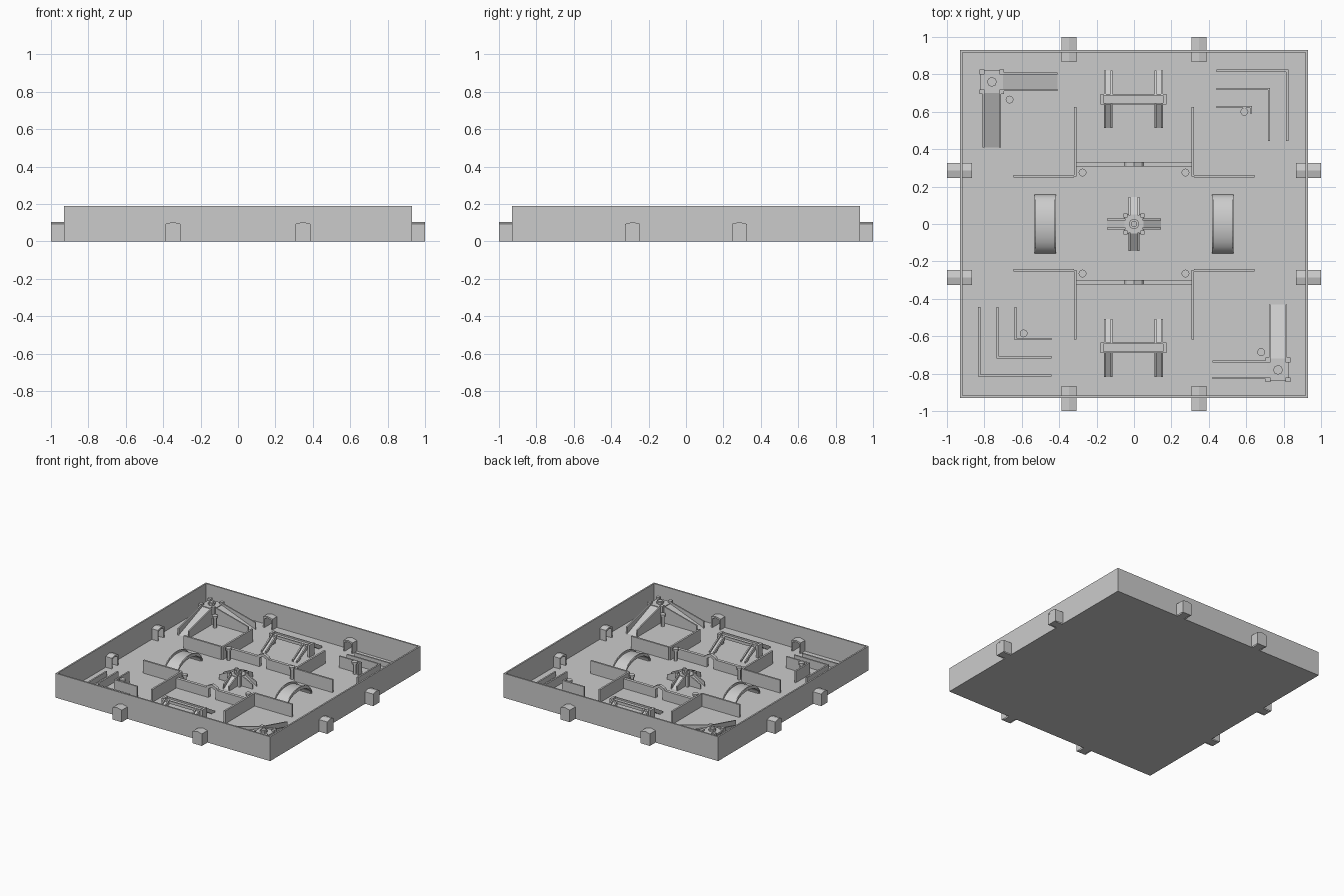
import bpy, bmesh, math
from mathutils import Matrix

if "Cube" in bpy.data.objects:
    bpy.data.objects.remove(bpy.data.objects["Cube"])

F = 0.01   # floor top
T = 0.012  # thin wall thickness
Q = math.pi / 2


def prism(name, pts, a, b, loc=(0, 0), ang=0.0):
    """Extrude an (x, z) profile along local y from a to b, then turn and place it."""
    bm = bmesh.new()
    f = bm.faces.new([bm.verts.new((x, a, z)) for x, z in pts])
    ext = bmesh.ops.extrude_face_region(bm, geom=[f])["geom"]
    vs = [g for g in ext if isinstance(g, bmesh.types.BMVert)]
    bmesh.ops.translate(bm, verts=vs, vec=(0, b - a, 0))
    bmesh.ops.recalc_face_normals(bm, faces=bm.faces)
    bm.transform(Matrix.Translation((loc[0], loc[1], 0)) @ Matrix.Rotation(ang, 4, 'Z'))
    me = bpy.data.meshes.new(name)
    bm.to_mesh(me)
    bm.free()
    ob = bpy.data.objects.new(name, me)
    bpy.context.collection.objects.link(ob)
    return ob


def box(name, x0, x1, y0, y1, z0, z1):
    return prism(name, [(x0, z0), (x1, z0), (x1, z1), (x0, z1)], y0, y1)


def cyl(name, x, y, r, z0, z1, n=12):
    bpy.ops.mesh.primitive_cylinder_add(vertices=n, radius=r, depth=z1 - z0,
                                        location=(x, y, (z0 + z1) / 2))
    bpy.context.object.name = name
    bpy.ops.object.shade_smooth_by_angle()


def gable(c, w, shoulder, peak, base):
    return [(c - w, base), (c - w, shoulder), (c, peak), (c + w, shoulder), (c + w, base)]


def ramp(name, loc, ang, u0, u1, w, zt, rail_top, rail_end):
    """Thin sloping deck with a rail on each side."""
    h = w / 2
    prism(name + "_deck", [(u0, zt), (u1, F + .003), (u1 - .03, F), (u0, zt - .015)],
          -h, h, loc, ang)
    for s in (-1, 1):
        prism(name + "_rail", [(u0, F if rail_end > .03 else zt - .02), (u1, F),
                               (u1, rail_end), (u0, rail_top)],
              s * h - .005, s * h + .005, loc, ang)


# tray floor and outer walls with gabled doorways
box("floor", -.93, .93, -.93, .93, 0, F)
for k in range(4):
    off = .347 if k % 2 == 0 else .285
    pts = [(-.93, F)]
    for c in (-off, off):
        pts += gable(c, .03, .082, .092, F)
    pts += [(.93, F), (.93, .19), (-.93, .19)]
    prism("outer_wall", pts, .918, .93, (0, 0), k * Q)
    for c in (-off, off):
        shell = gable(c, .04, .094, .104, 0) + gable(c, .03, .082, .092, F)[::-1]
        prism("door_tunnel", shell, .865, 1, (0, 0), k * Q)
        prism("tunnel_end", gable(c, .0395, .0935, .1035, 0), .985, .9995, (0, 0), k * Q)
        prism("tunnel_floor", [(c - .03, 0), (c + .03, 0), (c + .03, F), (c - .03, F)],
              .918, .985, (0, 0), k * Q)

# middle walls: central gates, cross walls, posts
for s, yg, yh, yv in ((1, .32, .255, .625), (-1, -.312, -.247, -.617)):
    wall = ([(-.31, F)] + gable(0, .03, .08, .095, F) +
            [(.31, F), (.31, .085), (.05, .085), (.04, .1), (0, .118), (-.04, .1),
             (-.05, .085), (-.31, .085)])
    prism("gate_wall", wall, yg - .012, yg + .012)
    for m in (-1, 1):
        box("cross_wall_long", *sorted((m * .315 - .007, m * .315 + .007)),
            *sorted((yh, yv)), F, .11)
        box("cross_wall_side", *sorted((m * .32, m * .645)), yh - .007, yh + .007, F, .11)


def post(x, y):
    cyl("post_stem", x, y, .013, F, .09)
    cyl("post_cap", x, y, .021, .088, .105)


for x, y in ((-.275, .275), (.275, .275), (-.275, -.265), (.275, -.265),
             (-.665, .665), (.59, .6), (-.59, -.585), (.68, -.685)):
    post(x, y)

# nested corner walls, lowest outside
for s, ox, oy in ((1, 0, 0), (-1, -.008, .01)):
    for d, z in ((.625, .1), (.722, .075), (.82, .05)):
        end = .59 if (s > 0 and d < .7) else .445
        x, y = s * d + ox, s * d + oy
        if s < 0 or d > .7:
            y0 = s * .445
        else:
            y0 = .59
        box("corner_wall_y", x - .006, x + .006, *sorted((y0, y)), F, z)
        box("corner_wall_x", *sorted((s * .44, x + s * .006)), y - .006, y + .006, F, z)

# corner towers with two ramps each
for x, y, angs in ((-.76, .76, (0, -Q)), (.77, -.78, (math.pi, Q))):
    box("tower_deck", x - .06, x + .06, y - .06, y + .06, .115, .13)
    for i in (-1, 1):
        for j in (-1, 1):
            px, py = x + i * .053, y + j * .053
            box("tower_leg", px - .013, px + .013, py - .013, py + .013, F, .145)
    cyl("tower_ring", x, y, .026, .13, .145, 8)
    cyl("tower_post", x, y, .018, F, .15, 8)
    for a in angs:
        ramp("tower_ramp", (x, y), a, .06, .35, .088, .125, .14, .065)

# double ramp bridges
for y in (.667, -.662):
    box("bridge_deck", -.175, .17, y - .024, y + .024, .08, .09)
    for s in (-1, 1):
        box("bridge_rail", -.175, .17, y + s * .024 - .004, y + s * .024 + .004, .08, .102)
        cx = -.003 + s * .168
        box("bridge_end_post", cx - .009, cx + .009, y - .028, y + .028, F, .105)
        for a in (Q, -Q):
            ramp("bridge_ramp", (-.003 + s * .135, y), a, .022, .155, .034, .09, .105, .025)

# arched bridges
def arc(a, h, n=14):
    return [(a * math.cos(math.pi * i / n), F + h * math.sin(math.pi * i / n))
            for i in range(n + 1)]


for x in (-.475, .475):
    ob = prism("arch_bridge", arc(.157, .09) + arc(.143, .078)[::-1], -.054, .054, (x, 0), Q)
    bpy.context.view_layer.objects.active = ob
    bpy.ops.object.select_all(action='DESELECT')
    ob.select_set(True)
    bpy.ops.object.shade_smooth_by_angle()
    for s in (-1, 1):
        prism("arch_rail", arc(.157, .105) + arc(.15, .085)[::-1],
              s * .054 - .004, s * .054 + .004, (x, 0), Q)

# central tower with four ramps
box("centre_deck", -.05, .05, -.05, .05, .07, .082)
for i in (-1, 1):
    for j in (-1, 1):
        box("centre_leg", i * .046 - .01, i * .046 + .01, j * .046 - .01, j * .046 + .01, F, .095)
cyl("centre_ring", 0, 0, .028, .08, .095, 8)
cyl("centre_post", 0, 0, .016, F, .11, 8)
for k in range(4):
    ramp("centre_ramp", (0, 0), k * Q, .045, .145, .05, .08, .095, .045)
